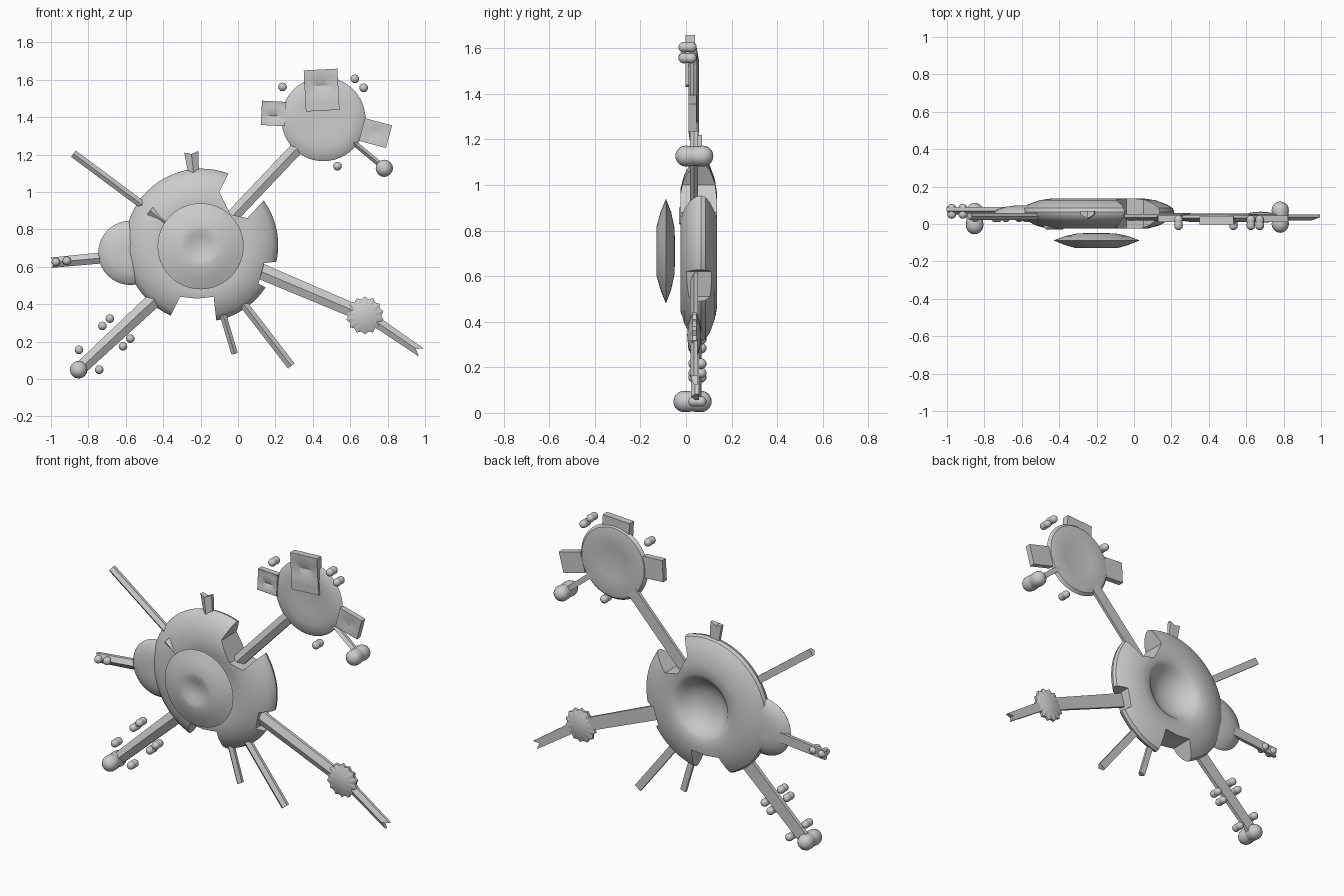
import bpy, bmesh, math
from mathutils import Vector

if "Cube" in bpy.data.objects:
    bpy.data.objects.remove(bpy.data.objects["Cube"])


def finish(name, bm, angle=35):
    bmesh.ops.recalc_face_normals(bm, faces=bm.faces)
    me = bpy.data.meshes.new(name)
    bm.to_mesh(me)
    bm.free()
    ob = bpy.data.objects.new(name, me)
    bpy.context.collection.objects.link(ob)
    bpy.ops.object.select_all(action='DESELECT')
    bpy.context.view_layer.objects.active = ob
    ob.select_set(True)
    bpy.ops.object.shade_smooth_by_angle(angle=math.radians(angle))
    return ob


def lathe(name, cx, cz, profile, segs=48, flute=0.0, angle=35):
    """Spin (radius, y) points about a y-parallel axis; flute ripples alternate spokes."""
    bm = bmesh.new()
    rings = []
    for r, y in profile:
        if r == 0:
            rings.append([bm.verts.new((cx, y, cz))] * segs)
            continue
        ring = []
        for i in range(segs):
            a = math.tau * i / segs
            k = r * (1 + (flute if i % 2 else -flute))
            ring.append(bm.verts.new((cx + k * math.cos(a), y, cz + k * math.sin(a))))
        rings.append(ring)
    for a, b in zip(rings, rings[1:]):
        for i in range(segs):
            j = (i + 1) % segs
            f = []
            for v in (a[i], a[j], b[j], b[i]):
                if v not in f:
                    f.append(v)
            bm.faces.new(f)
    return finish(name, bm, angle)


def beam(name, p0, p1, w, y=0.035, t=0.035, notch=0.0, w1=None):
    """Gabled bar between two (x, z) points, with an optional V notch in its far end."""
    bm = bmesh.new()
    a, b = Vector((p0[0], 0, p0[1])), Vector((p1[0], 0, p1[1]))
    d = (b - a).normalized()
    n = Vector((-d.z, 0, d.x))
    ends = []
    for p, cut, wid in ((a, 0, w), (b, notch, w1 or w)):
        sec = [(-.5, y), (0, y - t / 2), (.5, y), (.5, y + t / 2), (0, y + t / 2), (-.5, y + t / 2)]
        ends.append([bm.verts.new(p + n * s * wid + Vector((0, yy, 0)) - (d * cut if s == 0 else d * 0))
                     for s, yy in sec])
    for i in range(6):
        j = (i + 1) % 6
        bm.faces.new((ends[0][i], ends[0][j], ends[1][j], ends[1][i]))
    for e in ends:
        bm.faces.new((e[0], e[1], e[4], e[5]))
        bm.faces.new((e[1], e[2], e[3], e[4]))
    return finish(name, bm)


def capsule(name, x, z, r, y0, y1, waist=0.9):
    """Twin-bulge pod lying along y."""
    h, m = (y1 - y0) / 2, (y0 + y1) / 2
    half = [(r * math.sin(a), -h + r * (1 - math.cos(a))) for a in
            [math.pi / 2 * i / 5 for i in range(6)]] + [(r * (1 + waist) / 2, -r * .15)]
    prof = half + [(r * waist, 0)] + [(rr, -yy) for rr, yy in reversed(half)]
    return lathe(name, x, z, [(rr, yy + m) for rr, yy in prof], 16, angle=50)


def panel(name, cx, cz, w, h, rot, y0, y1, dents):
    """Flat plate with a few recessed windows in front."""
    bm = bmesh.new()
    c, s = math.cos(rot), math.sin(rot)
    bmesh.ops.create_cube(bm, size=1)
    bmesh.ops.subdivide_edges(bm, edges=bm.edges[:], cuts=4, use_grid_fill=True)
    for v in bm.verts:
        ix, iz = round((v.co.x + .5) * 5), round((v.co.z + .5) * 5)
        front = v.co.y < -.49
        x, z = v.co.x * w, v.co.z * h
        y = y0 + (v.co.y + .5) * (y1 - y0)
        if front and (ix, iz) in dents:
            y += (y1 - y0) * .4
        v.co = (cx + x * c - z * s, y, cz + x * s + z * c)
    return finish(name, bm)


# Main hull: thick ring with a bowl in the back, cut by wedge notches
hull = lathe("main_hull", -.195, .715, [
    (0, .0), (.15, -.01), (.20, -.025), (.27, -.024), (.33, -.008), (.38, .02), (.405, .045),
    (.41, .065), (.402, .085), (.37, .105), (.31, .127), (.25, .136), (.20, .134), (.17, .12),
    (.145, .09), (.10, .055), (.05, .04), (0, .036)], 72)
notches = [
    [(-.02, 1.16), (-.10, 1.0), (-.04, .88), (.05, .86), (.20, 1.02)],
    [(-.39, .28), (-.31, .44), (-.22, .43), (-.13, .44), (-.11, .26)],
    [(.27, .635), (.14, .62), (.11, .51), (.22, .45)],
]
bm = bmesh.new()
for poly in notches:
    lo = [bm.verts.new((x, -.2, z)) for x, z in poly]
    hi = [bm.verts.new((x, .3, z)) for x, z in poly]
    bm.faces.new(lo)
    bm.faces.new(hi[::-1])
    for i in range(len(poly)):
        j = (i + 1) % len(poly)
        bm.faces.new((lo[i], hi[i], hi[j], lo[j]))
cutter = finish("notch_cutter", bm)
cutter.hide_render = True
bpy.ops.object.select_all(action='DESELECT')
bpy.context.view_layer.objects.active = hull
hull.select_set(True)
mod = hull.modifiers.new("notches", 'BOOLEAN')
mod.operation, mod.solver, mod.object = 'DIFFERENCE', 'EXACT', cutter
bpy.ops.object.modifier_move_to_index(modifier="notches", index=0)
bpy.ops.object.modifier_apply(modifier="notches")
bpy.data.objects.remove(cutter)
bpy.ops.object.shade_smooth_by_angle(angle=math.radians(35))

# Floating front shield with dimpled centre
lathe("front_shield", -.2, .71, [(0, -.11), (.05, -.115), (.08, -.128), (.11, -.129), (.17, -.112),
      (.23, -.088), (.17, -.065), (.10, -.05), (0, -.048)], 48)

# Side disc and upper dish
lathe("side_disc", -.575, .675, [(0, .025), (.05, .02), (.11, .028), (.16, .045), (.172, .06),
      (.16, .075), (.11, .092), (.05, .1), (0, .095)], 40)
lathe("upper_dish", .457, .1 + 1.29, [(0, .018), (.08, .012), (.15, .01), (.205, .018), (.225, .032),
      (.21, .048), (.16, .056), (.10, .05), (0, .042)], 48)

# Dish panels
windows = {(1, 2), (2, 2), (3, 2), (4, 2), (1, 4), (4, 4)}
panel("top_panel", .447, 1.545, .18, .22, math.radians(3), -.002, .04, {(1, 3), (4, 3), (2, 3), (3, 3)})
panel("left_panel", .19, 1.42, .13, .13, math.radians(-3), .01, .045, windows)
panel("right_panel", .735, 1.315, .15, .125, math.radians(-15), .01, .045, {(2, 2), (3, 3)})

# Arms and antennas
beam("dish_arm", (-.04, .86), (.33, 1.25), .07)
beam("dish_strut", (.60, 1.28), (.78, 1.13), .03)
beam("upper_left_antenna", (-.43, .87), (-.88, 1.205), .042, y=.04)
beam("antenna_mount", (-.38, .83), (-.47, .90), .055, y=-.005, t=.05)
beam("top_stub", (-.235, 1.08), (-.25, 1.215), .055, y=.05, t=.04, notch=.012, w1=.075)
beam("left_arm", (-.65, .655), (-1.0, .622), .06, y=.07, t=.04, notch=.02, w1=.055)
beam("lower_left_arm", (-.42, .45), (-.85, .05), .085, y=.045, t=.045, w1=.07)
beam("bottom_antenna", (-.085, .36), (-.018, .135), .035, y=.04)
beam("bottom_right_antenna", (.03, .40), (.285, .07), .045, y=.04)
beam("right_arm", (.10, .585), (.68, .34), .085, w1=.075)
beam("right_tip", (.66, .36), (.98, .142), .06, notch=.035, w1=.05, t=.03)

# Fluted joint on the right arm
lathe("fluted_joint", .678, .34, [(0, .005), (.05, .01), (.095, .028), (.095, .045), (.05, .062),
      (0, .066)], 28, flute=.07, angle=20)

# Large end pods
capsule("dish_pod", .782, 1.127, .046, -.047, .12)
capsule("lower_left_pod", -.852, .05, .047, -.055, .113)

# Small pods in three groups
groups = {
    "dish_bead": (-.033, .047, [(.238, 1.562), (.625, 1.605), (.672, 1.557), (.532, 1.138)]),
    "left_bead": (.028, .108, [(-.974, .626), (-.915, .632)]),
    "lower_left_bead": (.01, .09, [(-.85, .156), (-.725, .284), (-.685, .323), (-.615, .175),
                                   (-.576, .216), (-.742, .05)]),
}
for name, (y0, y1, spots) in groups.items():
    for i, (x, z) in enumerate(spots):
        capsule(f"{name}_{i + 1}", x, z, .023, y0, y1)
